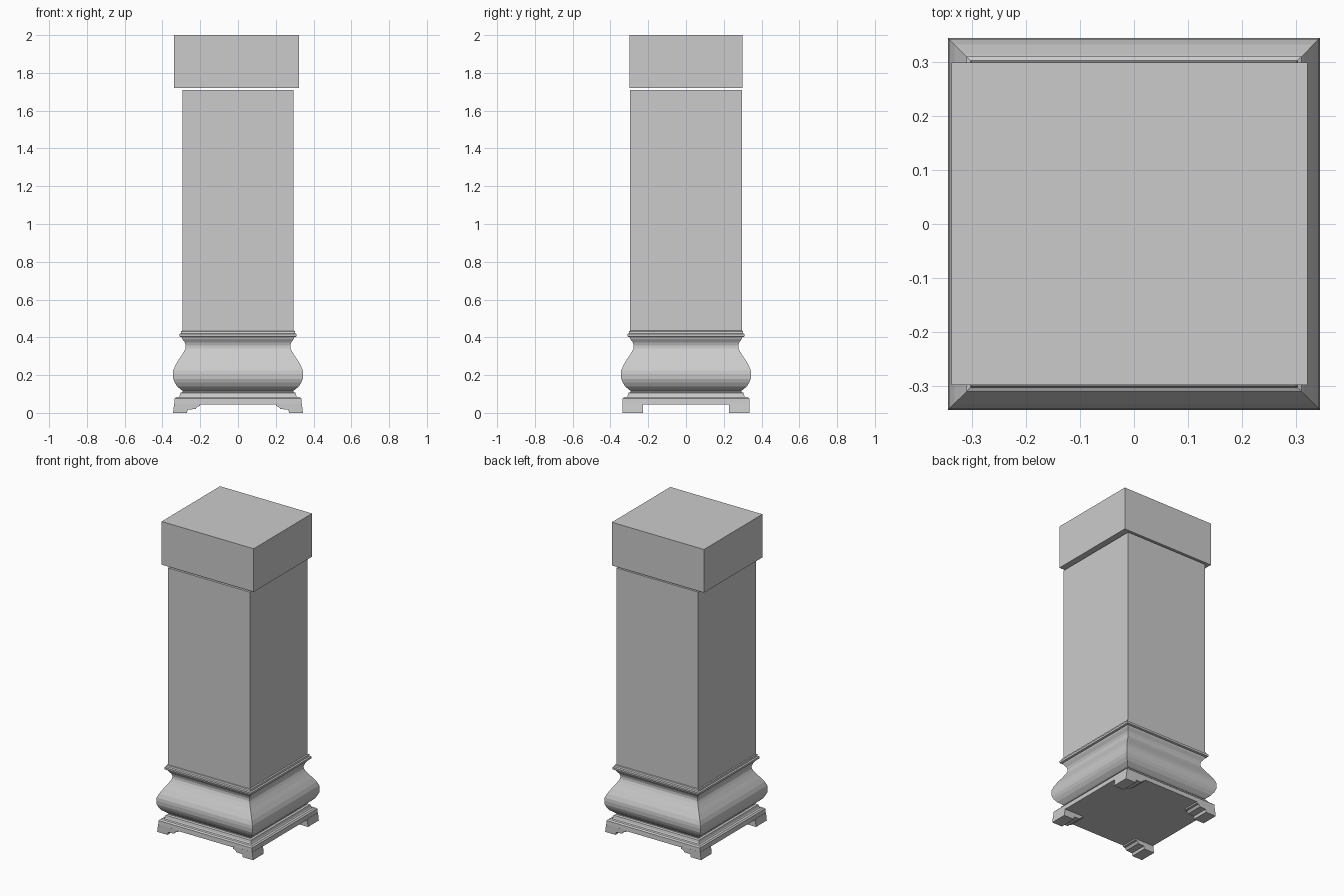
import bpy, bmesh

if "Cube" in bpy.data.objects:
    bpy.data.objects.remove(bpy.data.objects["Cube"])


def make_object(name, bm):
    bmesh.ops.recalc_face_normals(bm, faces=bm.faces)
    me = bpy.data.meshes.new(name)
    bm.to_mesh(me)
    bm.free()
    ob = bpy.data.objects.new(name, me)
    bpy.context.collection.objects.link(ob)
    return ob


def loft_square(name, profile):
    """Stack mitred square rings from (half width, z) pairs."""
    bm = bmesh.new()
    rings = [[bm.verts.new((sx * w, sy * w, z))
              for sx, sy in ((-1, -1), (1, -1), (1, 1), (-1, 1))]
             for w, z in profile]
    for a, b in zip(rings, rings[1:]):
        for i in range(4):
            j = (i + 1) % 4
            bm.faces.new((a[i], a[j], b[j], b[i]))
    bm.faces.new(rings[0])
    bm.faces.new(rings[-1])
    return make_object(name, bm)


def box(name, lo, hi):
    bm = bmesh.new()
    bmesh.ops.create_cube(bm, size=1)
    for v in bm.verts:
        v.co = [l if c < 0 else h for c, l, h in zip(v.co, lo, hi)]
    return make_object(name, bm)


def foot(name, sx, sy):
    """Stepped bracket outline in x-z, extruded along y."""
    outline = [(0.344, 0), (0.27, 0), (0.267, 0.018), (0.225, 0.02),
               (0.213, 0.034), (0.2, 0.036), (0.2, 0.05), (0.338, 0.05)]
    bm = bmesh.new()
    face = bm.faces.new([bm.verts.new((sx * x, sy * 0.337, z)) for x, z in outline])
    ext = bmesh.ops.extrude_face_region(bm, geom=[face], use_keep_orig=True)
    moved = [g for g in ext["geom"] if isinstance(g, bmesh.types.BMVert)]
    bmesh.ops.translate(bm, verts=moved, vec=(0, -sy * 0.11, 0))
    return make_object(name, bm)


# Bracket feet
for sx, side in ((-1, "left"), (1, "right")):
    for sy, end in ((-1, "front"), (1, "back")):
        foot(f"foot_{end}_{side}", sx, sy)

# Plinth mouldings and bulging base up to the collar
loft_square("base", [
    (0.337, 0.045), (0.335, 0.075), (0.327, 0.083), (0.313, 0.085),
    (0.309, 0.09), (0.305, 0.106), (0.293, 0.11), (0.293, 0.117),
    (0.303, 0.124), (0.322, 0.14), (0.335, 0.16), (0.343, 0.18),
    (0.345, 0.205), (0.343, 0.225), (0.333, 0.25), (0.315, 0.28),
    (0.3, 0.302), (0.286, 0.325), (0.278, 0.342), (0.277, 0.357),
    (0.282, 0.373), (0.295, 0.392), (0.298, 0.401), (0.31, 0.404),
    (0.311, 0.417), (0.303, 0.421), (0.301, 0.432), (0.295, 0.435)])

# Square shaft
box("shaft", (-0.295, -0.297, 0.42), (0.293, 0.296, 1.71))

# Slightly offset cap block floating above the shaft
box("cap", (-0.339, -0.299, 1.72), (0.322, 0.3, 2.0))
